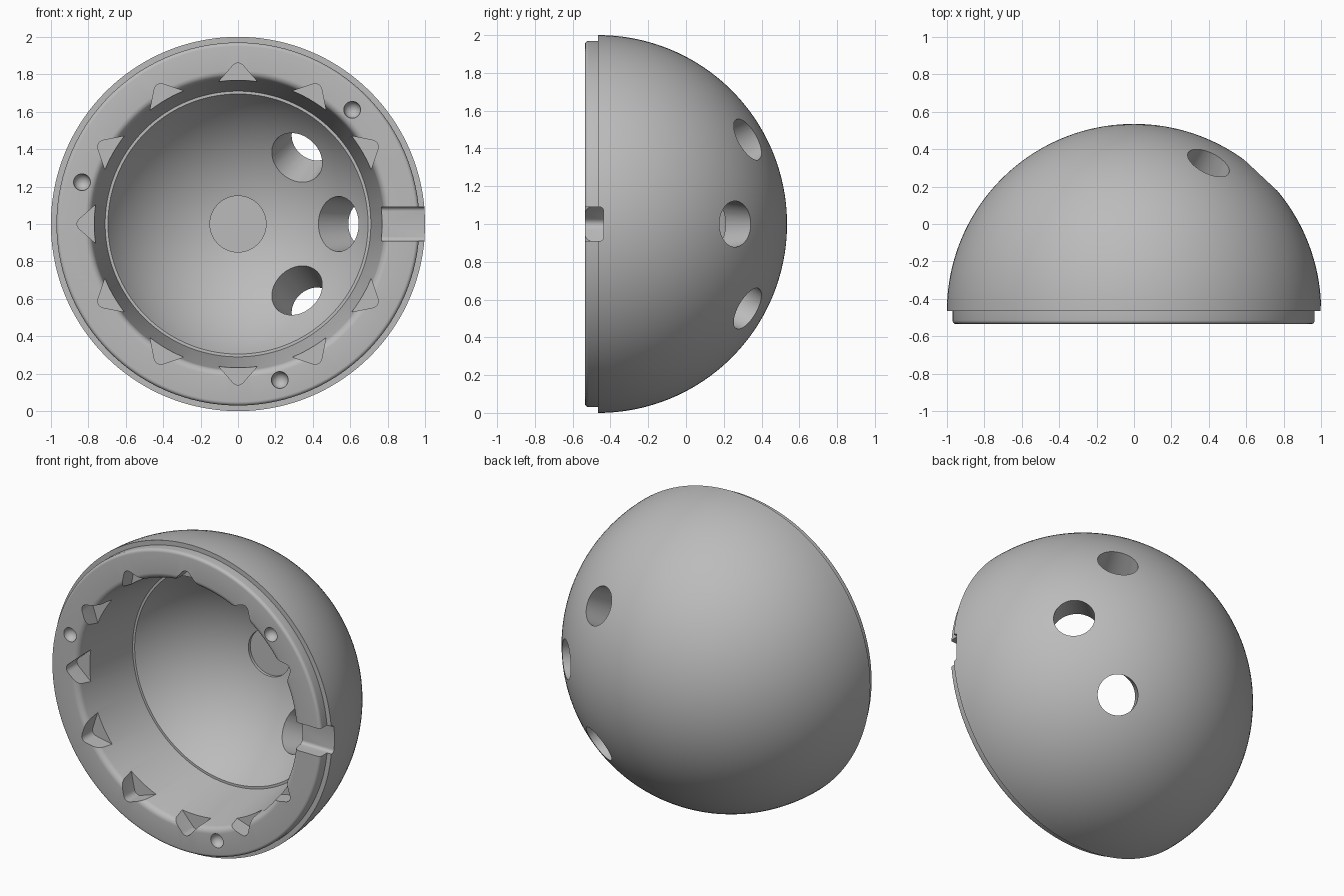
import bpy, bmesh
from math import sin, cos, pi, radians, sqrt
from mathutils import Matrix, Vector

if "Cube" in bpy.data.objects:
    bpy.data.objects.remove(bpy.data.objects["Cube"])

MID = Vector((0, -0.465, 1))      # centre of the dome sphere
FRONT = -0.535
INNER = 0.8                       # radius of the hollow

grey = bpy.data.materials.new("plain grey")
grey.use_nodes = True
grey.diffuse_color = (0.5, 0.5, 0.5, 1)
grey.node_tree.nodes["Principled BSDF"].inputs["Base Color"].default_value = (0.5, 0.5, 0.5, 1)


def make_object(name, bm):
    bmesh.ops.recalc_face_normals(bm, faces=bm.faces)
    mesh = bpy.data.meshes.new(name)
    bm.to_mesh(mesh)
    bm.free()
    mesh.materials.append(grey)
    obj = bpy.data.objects.new(name, mesh)
    bpy.context.collection.objects.link(obj)
    return obj


def arc(r, y, radius, start, end, steps):
    """Arc points as (radius from axis, y)."""
    angles = [radians(start + (end - start) * i / steps) for i in range(steps + 1)]
    return [(r + radius * cos(a), y + radius * sin(a)) for a in angles]


def lathe(bm, profile, segments=144):
    """Turn a profile around the y axis; both ends lie on the axis."""
    rings = []
    for r, y in profile:
        if r < 1e-5:
            rings.append([bm.verts.new((0, y, 1))] * segments)
        else:
            rings.append([bm.verts.new((r * cos(2 * pi * i / segments), y,
                                        1 + r * sin(2 * pi * i / segments)))
                          for i in range(segments)])
    for a, b in zip(rings, rings[1:]):
        for i in range(segments):
            j = (i + 1) % segments
            bm.faces.new(list(dict.fromkeys((a[i], a[j], b[j], b[i]))))


def prism(bm, outline, y0, y1, angle):
    """Extrude an (across, radial) outline along y, turned to an angle on the rim."""
    out = Vector((cos(angle), 0, sin(angle)))
    side = Vector((-sin(angle), 0, cos(angle)))
    base = Vector((0, 0, 1))
    low, high = [[bm.verts.new(base + side * s + out * r + Vector((0, y, 0)))
                  for s, r in outline] for y in (y0, y1)]
    bm.faces.new(low)
    bm.faces.new(high)
    for i in range(len(outline)):
        j = (i + 1) % len(outline)
        bm.faces.new((low[i], low[j], high[j], high[i]))


# Hollow dome: outer sphere, stepped rim, tapered mouth, inner sphere
ledge = 0.695
ledge_y = MID.y + sqrt(INNER ** 2 - ledge ** 2)
ledge_angle = 180 / pi * Vector((1, 0)).angle(Vector((ledge, ledge_y - MID.y)))
profile = arc(0, MID.y, 1, 90, 0, 40)
profile += [(0.97, MID.y)]
profile += arc(0.95, FRONT + 0.02, 0.02, 0, -90, 5)
profile += arc(0.82, FRONT + 0.04, 0.04, -90, -172, 7)
profile += [(0.71, ledge_y)]
profile += arc(0, MID.y, INNER, ledge_angle, 90, 28)
profile[0] = (0, MID.y + 1)
profile[-1] = (0, MID.y + INNER)
bm = bmesh.new()
lathe(bm, profile)
dome = make_object("hollow_dome", bm)

cut = bmesh.new()

# Pointed pockets round the mouth, leaving out the one beside the slot
tip = arc(0, 0.825, 0.035, 45, 135, 6)
pocket = [(0.175, 0.68)] + tip + [(-0.175, 0.68)]
for i in range(1, 12):
    prism(cut, pocket, FRONT - 0.1, FRONT + 0.11, radians(30 * i))

# Round dimples in the rim
for angle in (45, 165, 285):
    a = radians(angle)
    place = Matrix.Translation((0.863 * cos(a), FRONT, 1 + 0.863 * sin(a)))
    bmesh.ops.create_uvsphere(cut, u_segments=32, v_segments=16, radius=0.045, matrix=place)

# Slot through the rim, with rounded floor corners
r = 0.02
corners = arc(0.09 - r, -0.437 - r, r, 0, 90, 4) + arc(r - 0.09, -0.437 - r, r, 90, 180, 4)
section = [(0.09, -0.7)] + corners + [(-0.09, -0.7)]
ends = [[cut.verts.new((x, y, 1 + s)) for s, y in section] for x in (0.7, 1.1)]
for end in ends:
    cut.faces.new(end)
for i in range(len(section)):
    j = (i + 1) % len(section)
    cut.faces.new((ends[0][i], ends[0][j], ends[1][j], ends[1][i]))

# Three tapered holes through the wall
for aim in ((0.40, 0.795, 0.45), (0.683, 0.73, 0), (0.40, 0.795, -0.45)):
    aim = Vector(aim).normalized()
    turn = aim.to_track_quat('Z', 'Y').to_matrix().to_4x4()
    place = Matrix.Translation(MID + aim * 0.9) @ turn
    bmesh.ops.create_cone(cut, cap_ends=True, segments=64, radius1=0.158, radius2=0.108,
                          depth=0.4, matrix=place)

# Shallow round seat at the back of the hollow
place = Matrix.Translation((0, MID.y + 0.755, 1)) @ Matrix.Rotation(pi / 2, 4, 'X')
bmesh.ops.create_cone(cut, cap_ends=True, segments=64, radius1=0.15, radius2=0.15,
                      depth=0.1, matrix=place)

cutter = make_object("cutter", cut)
cutter.hide_render = True

# Cut the dome, then drop the helper
boolean = dome.modifiers.new("cuts", 'BOOLEAN')
boolean.operation = 'DIFFERENCE'
boolean.solver = 'EXACT'
boolean.object = cutter
bpy.ops.object.select_all(action='DESELECT')
dome.select_set(True)
bpy.context.view_layer.objects.active = dome
bpy.ops.object.modifier_apply(modifier=boolean.name)
bpy.data.objects.remove(cutter)
bpy.ops.object.shade_smooth_by_angle(angle=radians(30))
